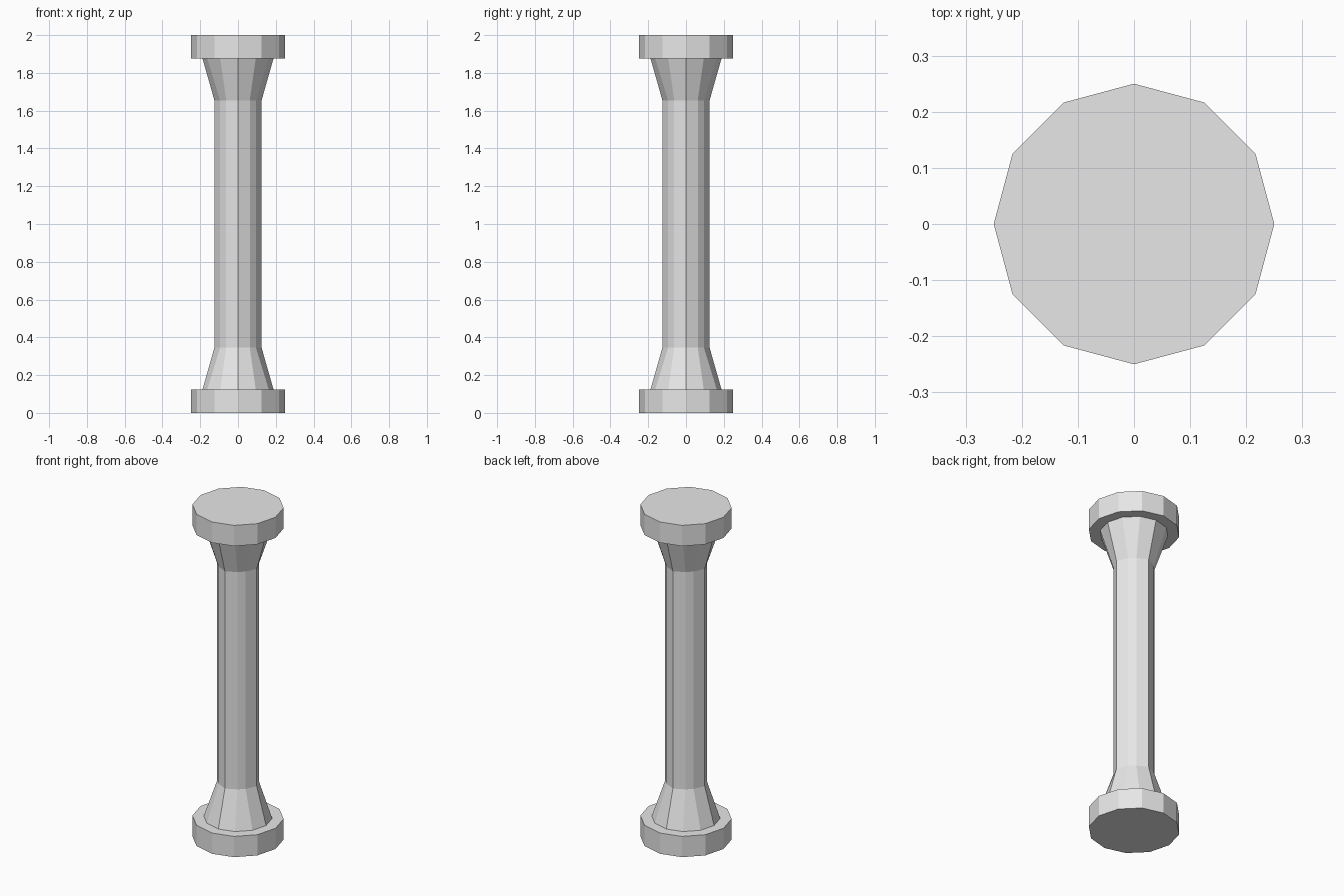
import bpy
import bmesh
from math import sin, cos, pi

default = bpy.data.objects.get("Cube")
if default:
    bpy.data.objects.remove(default, do_unlink=True)

# One plain stone colour
stone = bpy.data.materials.new("light_grey_stone")
stone.use_nodes = True
stone.diffuse_color = (0.8, 0.8, 0.8, 1)
stone.node_tree.nodes["Principled BSDF"].inputs["Base Color"].default_value = (0.8, 0.8, 0.8, 1)

SIDES = 12


def round_ring(radius):
    """Regular twelve-sided outline with corners on the axes."""
    return [(radius * cos(2 * pi * i / SIDES), radius * sin(2 * pi * i / SIDES))
            for i in range(SIDES)]


def shaft_ring():
    """Twelve-sided outline whose four axis corners are more pointed."""
    quarter = [(0.125, 0), (0.095, 0.0625), (0.0625, 0.095)]
    points = []
    for _ in range(4):
        points += quarter
        quarter = [(-y, x) for x, y in quarter]
    return points


def loft(name, low, z_low, high, z_high):
    """Closed flat-shaded solid between two outlines."""
    bm = bmesh.new()
    bottom = [bm.verts.new((x, y, z_low)) for x, y in low]
    top = [bm.verts.new((x, y, z_high)) for x, y in high]
    bm.faces.new(bottom[::-1])
    bm.faces.new(top)
    for i in range(SIDES):
        j = (i + 1) % SIDES
        bm.faces.new((bottom[i], bottom[j], top[j], top[i]))
    mesh = bpy.data.meshes.new(name)
    bm.to_mesh(mesh)
    bm.free()
    mesh.materials.append(stone)
    obj = bpy.data.objects.new(name, mesh)
    bpy.context.collection.objects.link(obj)
    return obj


slab, flare, shaft = round_ring(0.25), round_ring(0.1875), shaft_ring()

# Column from the ground up
loft("base_slab", slab, 0, slab, 0.125)
loft("lower_flare", flare, 0.125, shaft, 0.345)
loft("shaft", shaft, 0.345, shaft, 1.655)
loft("upper_flare", shaft, 1.655, flare, 1.875)
loft("top_slab", slab, 1.875, slab, 2)
